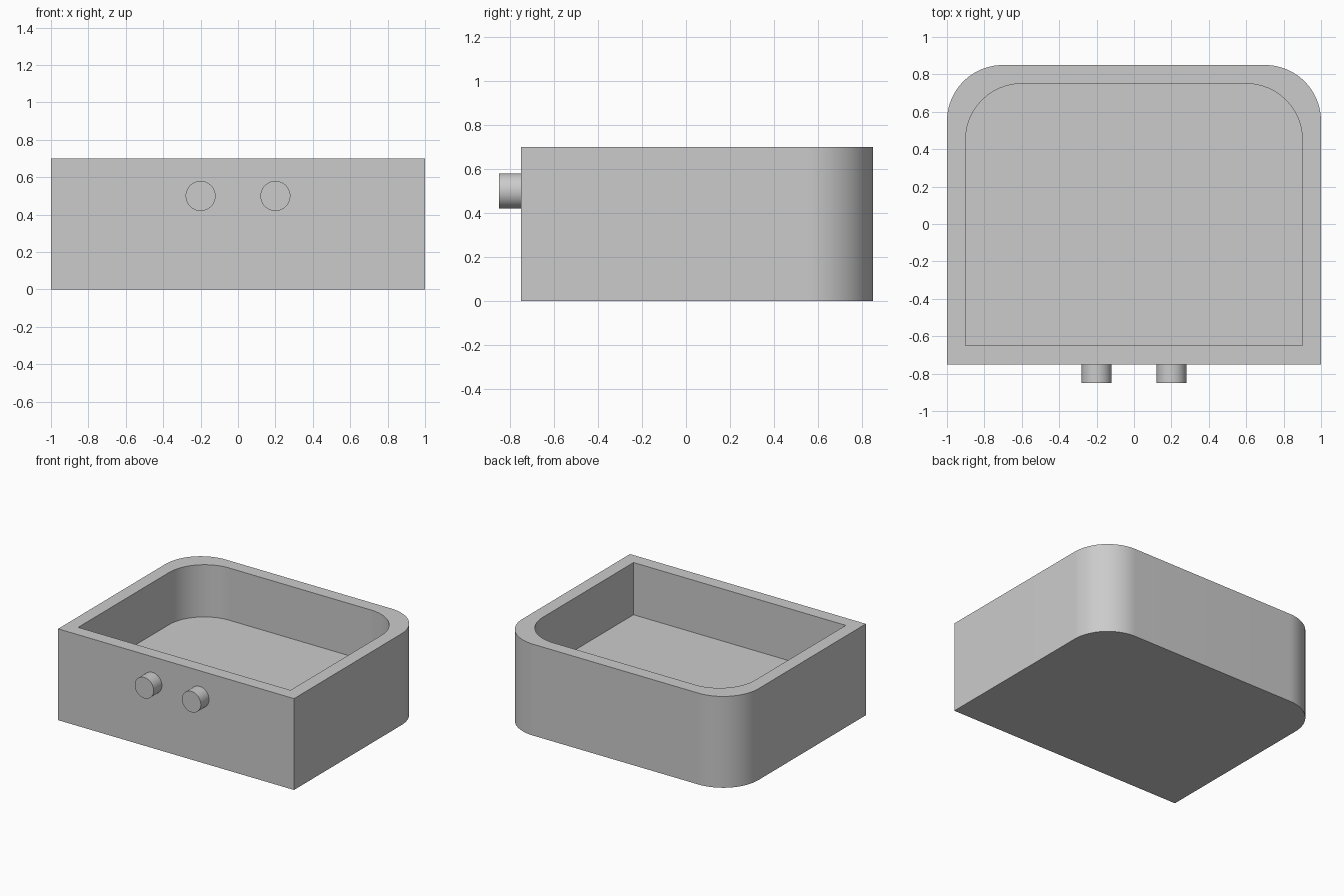
import bpy, bmesh, math

if "Cube" in bpy.data.objects:
    bpy.data.objects.remove(bpy.data.objects["Cube"], do_unlink=True)

grey = bpy.data.materials.new("light grey")
grey.use_nodes = True
grey.diffuse_color = (0.6, 0.6, 0.6, 1)
grey.node_tree.nodes["Principled BSDF"].inputs["Base Color"].default_value = grey.diffuse_color


def finish(obj):
    obj.data.materials.append(grey)
    bpy.ops.object.select_all(action="DESELECT")
    obj.select_set(True)
    bpy.context.view_layer.objects.active = obj
    bpy.ops.object.shade_smooth_by_angle(angle=math.radians(30))


def outline(half_width, front, back, radius=0.3, steps=24):
    """Square front corners, rounded back corners."""
    points = [(-half_width, front), (half_width, front)]
    for side, start in ((1, 0), (-1, math.pi / 2)):
        for i in range(steps + 1):
            a = start + math.pi / 2 * i / steps
            points.append((side * (half_width - radius) + radius * math.cos(a),
                           back - radius + radius * math.sin(a)))
    return points


# Open tray: rings run from the underside, over the rim, down to the floor
outer = outline(1, -0.75, 0.85)
inner = outline(0.9, -0.65, 0.75)
bm = bmesh.new()
rings = [[bm.verts.new((x, y, z)) for x, y in shape]
         for shape, z in ((outer, 0), (outer, 0.7), (inner, 0.7), (inner, 0.3))]
for low, high in zip(rings, rings[1:]):
    for i in range(len(low)):
        j = (i + 1) % len(low)
        bm.faces.new((low[i], low[j], high[j], high[i]))
bm.faces.new(rings[0][::-1])
bm.faces.new(rings[-1])
bmesh.ops.recalc_face_normals(bm, faces=bm.faces)
mesh = bpy.data.meshes.new("tray")
bm.to_mesh(mesh)
bm.free()
tray = bpy.data.objects.new("tray", mesh)
bpy.context.collection.objects.link(tray)
finish(tray)

# Round knobs on the front wall
for name, x in (("right_knob", -0.2), ("left_knob", 0.2)):
    bpy.ops.mesh.primitive_cylinder_add(vertices=64, radius=0.08, depth=0.1,
                                        location=(x, -0.8, 0.5),
                                        rotation=(math.pi / 2, 0, 0))
    knob = bpy.context.object
    knob.name = name
    finish(knob)
